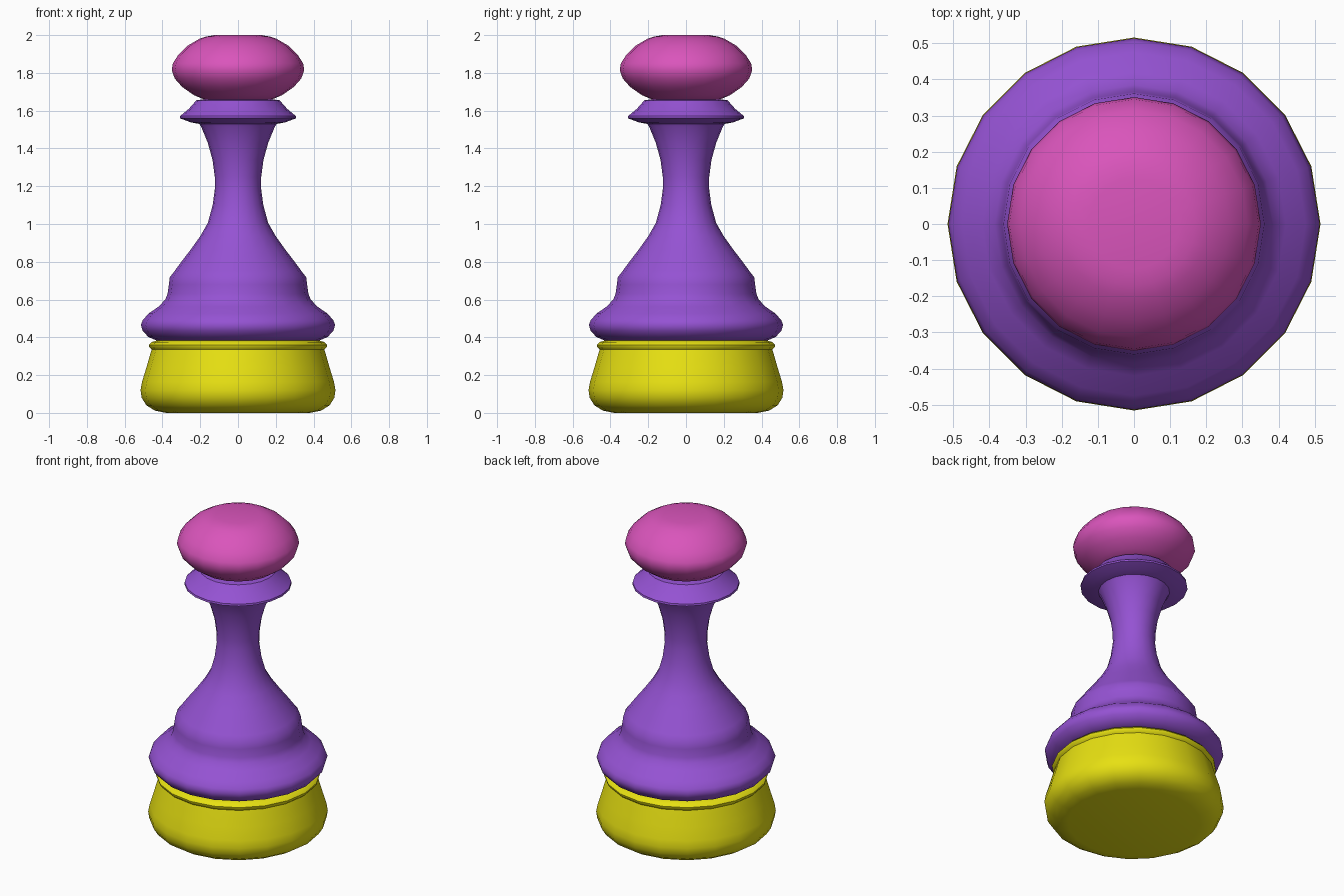
import bpy, bmesh, math

if "Cube" in bpy.data.objects:
    bpy.data.objects.remove(bpy.data.objects["Cube"])

SIDES = 20


def turned_part(name, profile, color):
    """Lathe a (radius, height) profile into a closed 20-sided solid."""
    bm = bmesh.new()
    rings = []
    for r, z in profile:
        rings.append([bm.verts.new((r * math.cos(math.tau * i / SIDES),
                                    r * math.sin(math.tau * i / SIDES), z))
                      for i in range(SIDES)])
    for low, high in zip(rings, rings[1:]):
        for i in range(SIDES):
            j = (i + 1) % SIDES
            bm.faces.new((low[i], low[j], high[j], high[i]))
    bm.faces.new(rings[0][::-1])
    bm.faces.new(rings[-1])
    mesh = bpy.data.meshes.new(name)
    bm.to_mesh(mesh)
    bm.free()
    obj = bpy.data.objects.new(name, mesh)
    bpy.context.collection.objects.link(obj)
    mat = bpy.data.materials.new(name + "_paint")
    mat.diffuse_color = (*color, 1)
    mat.use_nodes = True
    mat.node_tree.nodes["Principled BSDF"].inputs["Base Color"].default_value = mat.diffuse_color
    mesh.materials.append(mat)
    bpy.ops.object.select_all(action='DESELECT')
    obj.select_set(True)
    bpy.context.view_layer.objects.active = obj
    bpy.ops.object.shade_smooth_by_angle(angle=math.radians(40))
    return obj


# Heavy foot with a thin bead at its top
turned_part("base", [
    (.38, 0), (.44, .012), (.485, .04), (.51, .08), (.516, .12), (.508, .165),
    (.485, .24), (.465, .31), (.457, .335), (.470, .348), (.472, .36),
    (.458, .375), (.43, .383)], (.80, .75, .006))

# Ring, shoulder, flared neck and collar
turned_part("body", [
    (.43, .383), (.475, .402), (.505, .435), (.514, .465), (.505, .49),
    (.475, .525), (.42, .563), (.385, .60), (.373, .63), (.366, .68),
    (.361, .718), (.335, .752), (.30, .80), (.25, .865), (.20, .935),
    (.16, 1.005), (.134, 1.10), (.122, 1.19), (.123, 1.25), (.135, 1.34),
    (.160, 1.43), (.195, 1.515), (.205, 1.53), (.25, 1.538), (.308, 1.56),
    (.306, 1.572), (.26, 1.61), (.22, 1.655), (.18, 1.66)], (.30, .085, .65))

# Flattened ball head
turned_part("head", [
    (.175, 1.657), (.235, 1.683), (.295, 1.725), (.335, 1.77), (.351, 1.815),
    (.345, 1.85), (.315, 1.897), (.265, 1.945), (.205, 1.98), (.17, 1.992),
    (.125, 2.0)], (.70, .09, .50))
